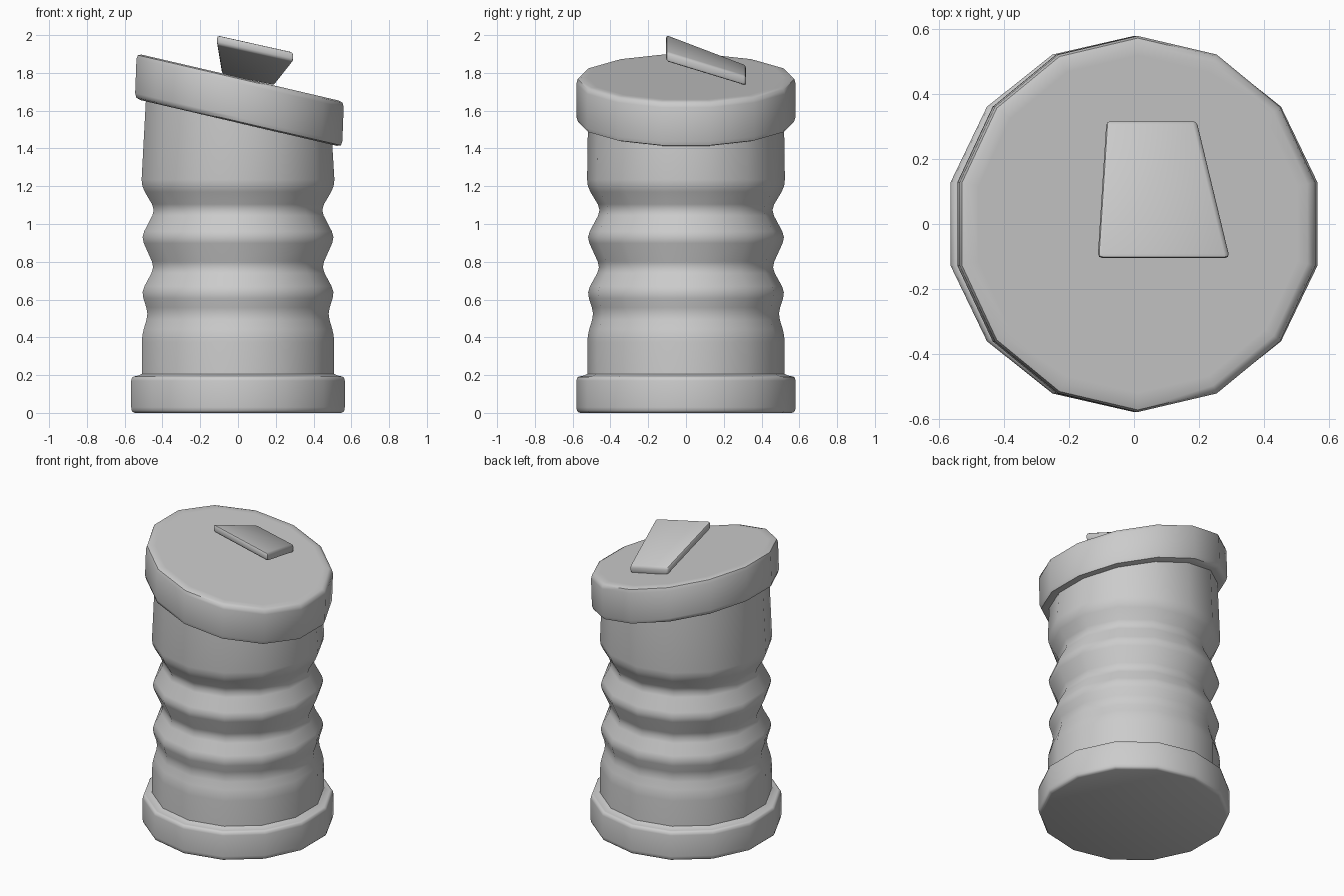
import bpy, bmesh, math
from mathutils import Vector

if "Cube" in bpy.data.objects:
    bpy.data.objects.remove(bpy.data.objects["Cube"])

SIDES = 14
SLOPE = 0.233


def rounded(points, d):
    """Round the inner corners of a profile of (radius, z) points."""
    pts = [Vector(p) for p in points]
    out = [pts[0]]
    for a, b, c in zip(pts, pts[1:], pts[2:]):
        p = b + (a - b).normalized() * min(d, (a - b).length * 0.45)
        q = b + (c - b).normalized() * min(d, (c - b).length * 0.45)
        out += [p, (p + q) / 4 + b / 2, q]
    return out + [pts[-1]]


def finish(name, bm, angle):
    bmesh.ops.recalc_face_normals(bm, faces=bm.faces)
    mesh = bpy.data.meshes.new(name)
    bm.to_mesh(mesh)
    bm.free()
    ob = bpy.data.objects.new(name, mesh)
    bpy.context.collection.objects.link(ob)
    bpy.ops.object.select_all(action='DESELECT')
    ob.select_set(True)
    bpy.context.view_layer.objects.active = ob
    bpy.ops.object.shade_smooth_by_angle(angle=math.radians(angle))
    return ob


def turned(name, profile, tilt):
    """Fourteen-sided turned solid; tilt(z) leans the rings from 0 to 1."""
    bm = bmesh.new()
    rings = []
    for r, z in profile:
        t = tilt(z)
        ring = []
        for i in range(SIDES):
            a = math.pi / 2 + math.tau * i / SIDES
            x = r * math.cos(a) * (1 - 0.03 * t)
            ring.append(bm.verts.new((x + max(0, z - 1.46) * 0.038 * t,
                                      r * math.sin(a), z - SLOPE * x * t)))
        rings.append(ring)
    for lo, hi in zip(rings, rings[1:]):
        for i in range(SIDES):
            j = (i + 1) % SIDES
            bm.faces.new((lo[i], lo[j], hi[j], hi[i]))
    bm.faces.new(rings[0])
    bm.faces.new(rings[-1])
    return finish(name, bm, 50)


# Base ring
turned("base", rounded([(0.56, 0), (0.58, 0.008), (0.58, 0.192),
                        (0.545, 0.195), (0.515, 0.21)], 0.022), lambda z: 0)

# Ribbed body with a slanted top edge
turned("body", rounded([(0.522, 0.1), (0.522, 0.41), (0.487, 0.525), (0.525, 0.64),
                        (0.453, 0.77), (0.526, 0.93), (0.449, 1.075),
                        (0.524, 1.20), (0.518, 1.6)], 0.035),
       lambda z: max(0, (z - 1.24) / 0.36))

# Tilted lid
turned("lid", rounded([(0.50, 1.535), (0.58, 1.535), (0.58, 1.775),
                       (0.52, 1.775)], 0.03), lambda z: 1)

# Raised sip tab
bm = bmesh.new()
corners = [(-0.112, -0.105, 2.003), (0.295, -0.105, 1.912),
           (0.193, 0.318, 1.783), (-0.085, 0.318, 1.842)]
top = [bm.verts.new(c) for c in corners]
low = [bm.verts.new((x, y, z - 0.052)) for x, y, z in corners]
bm.faces.new(top)
bm.faces.new(low[::-1])
for i in range(4):
    j = (i + 1) % 4
    bm.faces.new((top[i], low[i], low[j], top[j]))
bmesh.ops.bevel(bm, geom=bm.edges[:], offset=0.014, segments=2, profile=0.5,
                affect='EDGES')
finish("sip_tab", bm, 50)
